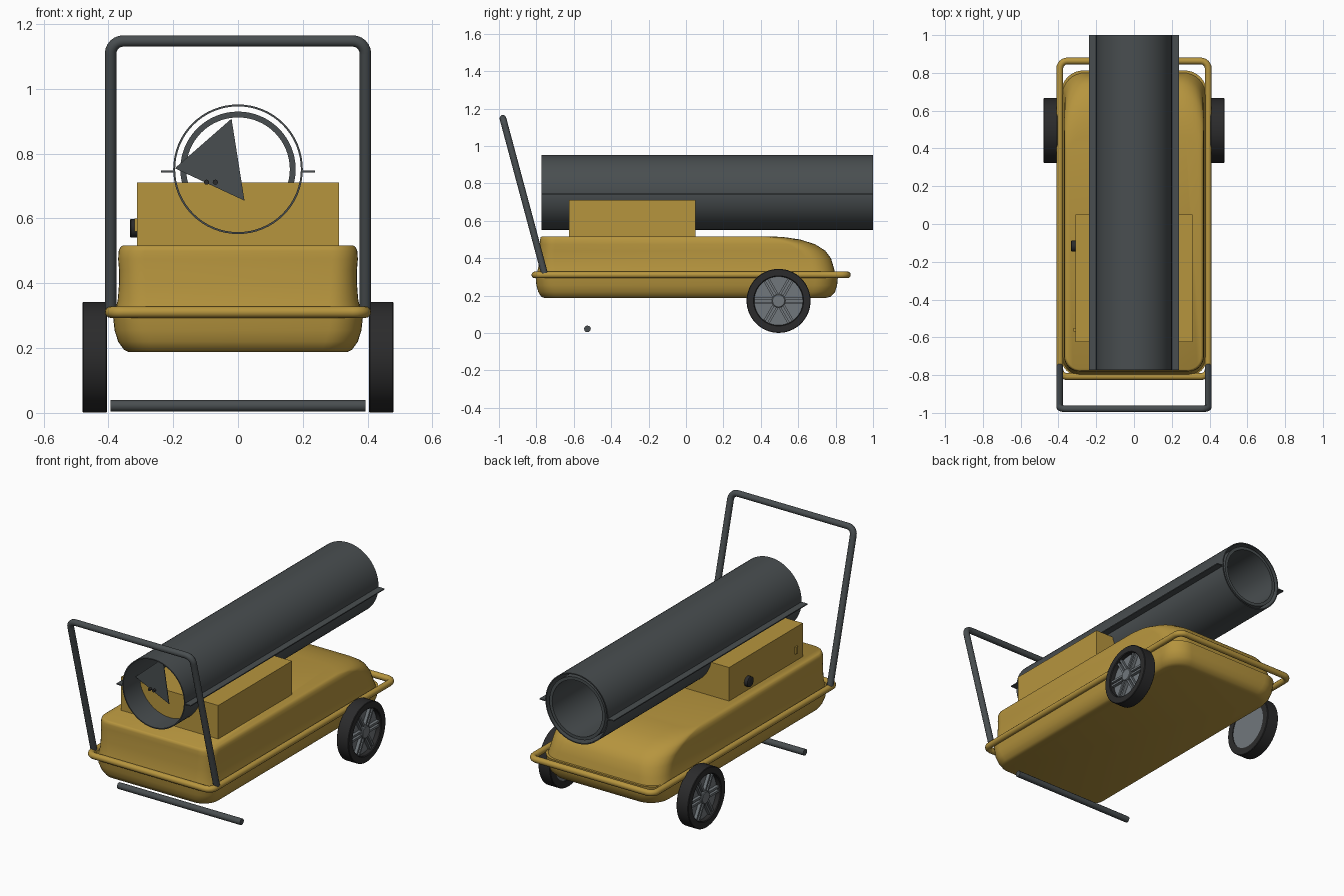
import bpy, bmesh, math
from mathutils import Vector, Matrix

if "Cube" in bpy.data.objects:
    bpy.data.objects.remove(bpy.data.objects["Cube"])


def material(name, rgb):
    m = bpy.data.materials.new(name)
    m.diffuse_color = (*rgb, 1)
    m.use_nodes = True
    m.node_tree.nodes["Principled BSDF"].inputs["Base Color"].default_value = m.diffuse_color
    return m


YELLOW = material("mustard_yellow", (0.47, 0.30, 0.048))
GREY = material("dark_grey", (0.066, 0.076, 0.080))
BLACK = material("tyre_black", (0.024, 0.024, 0.025))
RIM = material("rim_grey", (0.165, 0.185, 0.20))


def finish(name, bm, mat, angle=35):
    bmesh.ops.recalc_face_normals(bm, faces=bm.faces)
    me = bpy.data.meshes.new(name)
    bm.to_mesh(me)
    bm.free()
    me.materials.append(mat)
    ob = bpy.data.objects.new(name, me)
    bpy.context.collection.objects.link(ob)
    bpy.ops.object.select_all(action='DESELECT')
    ob.select_set(True)
    bpy.context.view_layer.objects.active = ob
    bpy.ops.object.shade_smooth_by_angle(angle=math.radians(angle))
    return ob


def add_box(bm, lo, hi, rot=None):
    lo, hi = Vector(lo), Vector(hi)
    m = Matrix.Translation((lo + hi) / 2) @ Matrix.Diagonal((*(hi - lo), 1))
    bmesh.ops.create_cube(bm, size=1, matrix=(rot or Matrix()) @ m)


def box(name, lo, hi, mat):
    bm = bmesh.new()
    add_box(bm, lo, hi)
    return finish(name, bm, mat)


def lathe(name, profile, center, axis, mat, closed=False, segs=64):
    """Revolve (distance along axis, radius) points round the x or y axis."""
    bm = bmesh.new()
    rings = []
    for d, r in profile:
        ring = []
        for i in range(segs):
            a = 2 * math.pi * i / segs
            u, v = r * math.cos(a), r * math.sin(a)
            p = Vector((d, u, v)) if axis == 'x' else Vector((u, d, v))
            ring.append(bm.verts.new(p + Vector(center)))
        rings.append(ring)
    pairs = list(zip(rings, rings[1:]))
    if closed:
        pairs.append((rings[-1], rings[0]))
    else:
        bm.faces.new(rings[0])
        bm.faces.new(rings[-1])
    for a, b in pairs:
        for i in range(segs):
            j = (i + 1) % segs
            bm.faces.new((a[i], a[j], b[j], b[i]))
    return finish(name, bm, mat)


def rounded_path(pts, radius, cyclic, steps=6):
    """Replace the square corners of a polyline with short arcs."""
    out = []
    n = len(pts)
    for i, p in enumerate(pts):
        p = Vector(p)
        if not cyclic and i in (0, n - 1):
            out.append(p)
            continue
        a = p + (Vector(pts[i - 1]) - p).normalized() * radius
        b = p + (Vector(pts[(i + 1) % n]) - p).normalized() * radius
        c = a + b - p
        for k in range(steps + 1):
            t = math.pi / 2 * k / steps
            out.append(c + (a - c) * math.cos(t) + (b - c) * math.sin(t))
    return out


def pipe(name, pts, corner, radius, mat, cyclic=False):
    cu = bpy.data.curves.new(name, 'CURVE')
    cu.dimensions = '3D'
    cu.bevel_depth = radius
    cu.bevel_resolution = 4
    cu.use_fill_caps = True
    path = rounded_path(pts, corner, cyclic)
    sp = cu.splines.new('POLY')
    sp.points.add(len(path) - 1)
    for q, p in zip(sp.points, path):
        q.co = (*p, 1)
    sp.use_cyclic_u = cyclic
    sp.use_smooth = True
    cu.materials.append(mat)
    ob = bpy.data.objects.new(name, cu)
    bpy.context.collection.objects.link(ob)
    return ob


def loft_tank(name, levels, mat):
    """Stack rounded rectangles: (z, half width, front y, back y, front radius, back radius)."""
    bm = bmesh.new()
    rings = []
    for z, w, y0, y1, rf, rb in levels:
        ring = []
        for cx, cy, r, a0 in ((w - rb, y1 - rb, rb, 0), (-w + rb, y1 - rb, rb, 90),
                              (-w + rf, y0 + rf, rf, 180), (w - rf, y0 + rf, rf, 270)):
            for k in range(9):
                a = math.radians(a0 + 90 * k / 8)
                ring.append(bm.verts.new((cx + r * math.cos(a), cy + r * math.sin(a), z)))
        rings.append(ring)
    n = len(rings[0])
    for a, b in zip(rings, rings[1:]):
        for i in range(n):
            j = (i + 1) % n
            bm.faces.new((a[i], a[j], b[j], b[i]))
    bm.faces.new(rings[0])
    bm.faces.new(rings[-1])
    return finish(name, bm, mat, 50)


# Fuel tank halves
loft_tank("tank_lower", [
    (0.188, 0.338, -0.758, 0.75, 0.08, 0.10), (0.195, 0.352, -0.775, 0.775, 0.09, 0.11),
    (0.22, 0.370, -0.79, 0.797, 0.10, 0.12), (0.255, 0.381, -0.80, 0.808, 0.10, 0.12),
    (0.31, 0.387, -0.805, 0.813, 0.10, 0.12)], YELLOW)
loft_tank("tank_upper", [
    (0.31, 0.380, -0.80, 0.80, 0.10, 0.12), (0.35, 0.371, -0.79, 0.79, 0.09, 0.12),
    (0.40, 0.367, -0.785, 0.775, 0.08, 0.13), (0.44, 0.367, -0.782, 0.745, 0.08, 0.14),
    (0.475, 0.370, -0.78, 0.69, 0.08, 0.14), (0.50, 0.368, -0.78, 0.61, 0.08, 0.13),
    (0.512, 0.363, -0.777, 0.53, 0.08, 0.12), (0.517, 0.355, -0.77, 0.46, 0.07, 0.10)], YELLOW)

# Bumper rail, push handle and front foot bar
pipe("bumper_rail", [(-0.393, -0.808, 0.311), (0.393, -0.808, 0.311),
                     (0.393, 0.863, 0.311), (-0.393, 0.863, 0.311)], 0.04, 0.018, YELLOW, True)
pipe("push_handle", [(-0.393, -0.757, 0.32), (-0.393, -0.979, 1.148),
                     (0.393, -0.979, 1.148), (0.393, -0.757, 0.32)], 0.04, 0.018, GREY)
pipe("foot_bar", [(-0.394, -0.527, 0.022), (0.394, -0.527, 0.022)], 0, 0.018, GREY)

# Control housing with knob and switch
box("control_housing", (-0.311, -0.625, 0.50), (0.311, 0.05, 0.711), YELLOW)
lathe("knob", [(-0.334, 0.024), (-0.331, 0.029), (-0.311, 0.029)], (0, -0.117, 0.57), 'x', BLACK, segs=24)
box("switch_plate", (-0.319, -0.57, 0.56), (-0.311, -0.55, 0.60), YELLOW)

# Heater barrel: thin outer shell, inner flue and side seams
AXIS = (0, 0, 0.752)
lathe("barrel_shell", [(-0.772, 0.20), (1.0, 0.20), (1.0, 0.194), (-0.772, 0.194)], AXIS, 'y', GREY, True)
lathe("inner_flue", [(0.10, 0.178), (0.995, 0.178), (0.995, 0.160), (0.10, 0.160)], AXIS, 'y', GREY, True)
for s, side in ((-1, "left"), (1, "right")):
    xs = sorted((s * 0.196, s * 0.238))
    box("barrel_seam_" + side, (xs[0], -0.772, 0.742), (xs[1], 1.0, 0.748), GREY)

# Triangular blade inside the inlet with two bolts
bm = bmesh.new()
tri = bm.faces.new([bm.verts.new(p) for p in
                    ((-0.195, -0.66, 0.755), (0.02, -0.66, 0.655), (-0.02, -0.66, 0.908))])
ext = bmesh.ops.extrude_face_region(bm, geom=[tri])
bmesh.ops.translate(bm, vec=(0, 0.004, 0),
                    verts=[v for v in ext["geom"] if isinstance(v, bmesh.types.BMVert)])
finish("inlet_blade", bm, GREY)
for i, x in enumerate((-0.097, -0.07)):
    lathe(f"inlet_bolt_{i}", [(-0.675, 0.008), (-0.66, 0.008)], (x, 0, 0.712), 'y', BLACK, segs=12)

# Wheels: tyre, dished rim, paired spokes and hub
for s, side in ((-1, "left"), (1, "right")):
    c = (0, 0.495, 0.172)
    lathe("tyre_" + side, [(s * d, r) for d, r in (
        (0.404, 0.13), (0.404, 0.168), (0.407, 0.171), (0.477, 0.171), (0.480, 0.168),
        (0.480, 0.134), (0.476, 0.13))], c, 'x', BLACK, True)
    lathe("rim_" + side, [(s * 0.408, 0.131), (s * 0.45, 0.131)], c, 'x', RIM)
    lathe("hub_" + side, [(s * 0.44, 0.036), (s * 0.472, 0.036), (s * 0.475, 0.032)], c, 'x', RIM, segs=32)
    bm = bmesh.new()
    xs = sorted((s * 0.445, s * 0.468))
    for k in range(6):
        rot = Matrix.Translation(c) @ Matrix.Rotation(math.radians(60 * k), 4, 'X')
        for off in (-0.012, 0.012):
            add_box(bm, (xs[0], 0.025, off - 0.006), (xs[1], 0.129, off + 0.006), rot)
    finish("spokes_" + side, bm, RIM)
